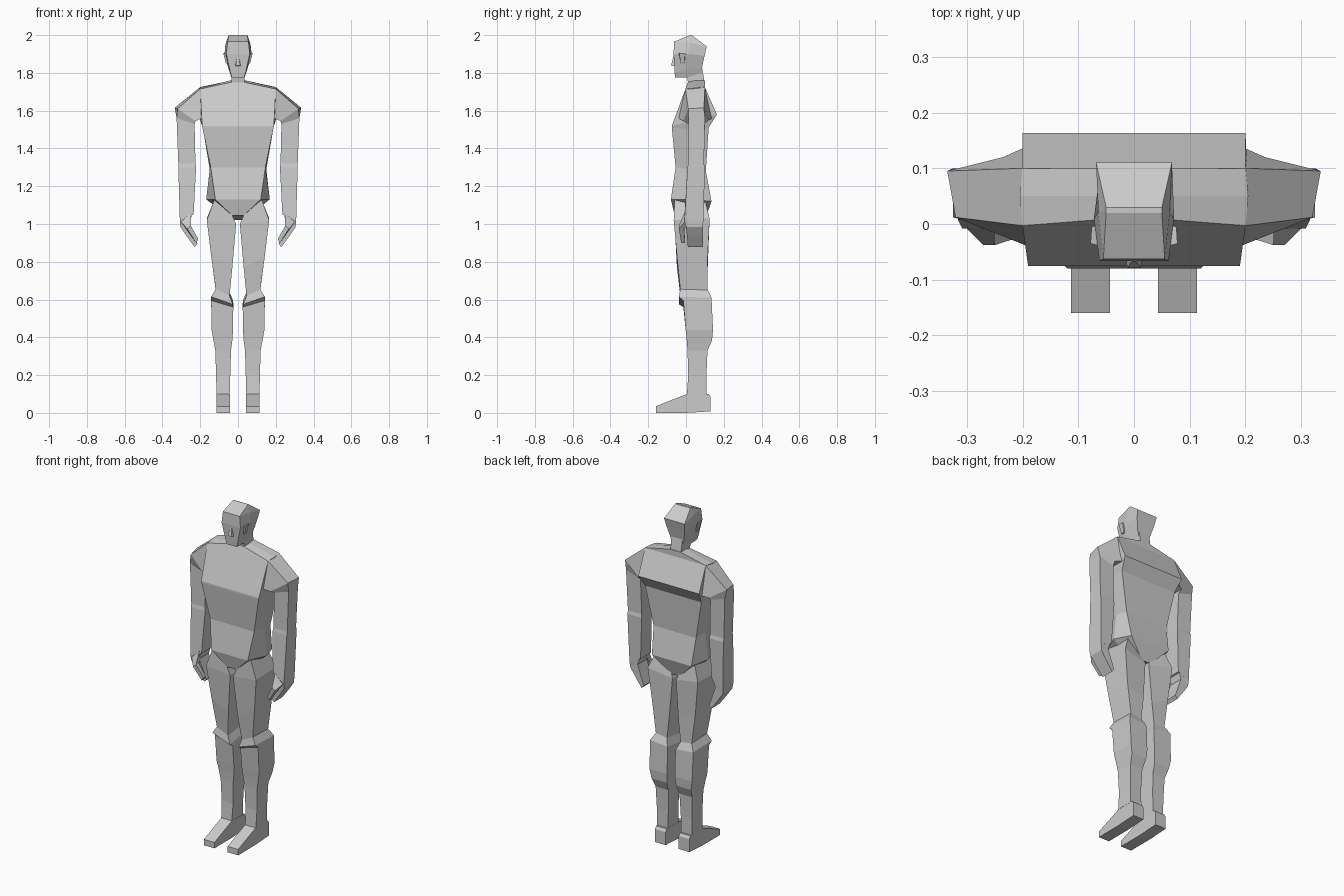
import bpy, bmesh

grey = bpy.data.materials.new("body grey")
grey.diffuse_color = (0.6, 0.6, 0.6, 1)


def loft(name, rings, mirror=False):
    """Skin a stack of equal-sized point rings, capped at both ends."""
    bm = bmesh.new()
    vs = [[bm.verts.new(p) for p in r] for r in rings]
    n = len(rings[0])
    for a, b in zip(vs, vs[1:]):
        for i in range(n):
            j = (i + 1) % n
            bm.faces.new((a[i], a[j], b[j], b[i]))
    bm.faces.new(vs[0])
    bm.faces.new(vs[-1])
    if mirror:
        geo = bmesh.ops.duplicate(bm, geom=bm.verts[:] + bm.edges[:] + bm.faces[:])["geom"]
        for v in geo:
            if isinstance(v, bmesh.types.BMVert):
                v.co.x *= -1
    bmesh.ops.recalc_face_normals(bm, faces=bm.faces[:])
    me = bpy.data.meshes.new(name)
    bm.to_mesh(me)
    bm.free()
    me.materials.append(grey)
    ob = bpy.data.objects.new(name, me)
    bpy.context.collection.objects.link(ob)
    return ob


def hexring(wf, yf, zf, ws, ys, zs, wb, yb, zb):
    """Symmetric ring: front pair, side pair, back pair."""
    return [(-wf, yf, zf), (wf, yf, zf), (ws, ys, zs), (wb, yb, zb), (-wb, yb, zb), (-ws, ys, zs)]


def limb(xi, xo, yf, yb, zi, zo=None, zbi=None, zbo=None):
    """Four-cornered limb ring, inner and outer heights may differ."""
    zo = zi if zo is None else zo
    zbi = zi if zbi is None else zbi
    zbo = zo if zbo is None else zbo
    return [(xi, yf, zi), (xo, yf, zo), (xo, yb, zbo), (xi, yb, zbi)]


# Torso from neck base to crotch
loft("torso", [
    hexring(.035, .01, 1.75, .04, .05, 1.76, .035, .10, 1.76),
    hexring(.20, -.003, 1.715, .205, .05, 1.72, .20, .10, 1.725),
    hexring(.19, -.075, 1.52, .20, .05, 1.55, .20, .163, 1.58),
    hexring(.188, -.075, 1.51, .185, .05, 1.50, .185, .12, 1.51),
    hexring(.145, -.055, 1.30, .15, .03, 1.29, .14, .105, 1.28),
    hexring(.12, -.08, 1.13, .168, .03, 1.13, .13, .135, 1.12),
    hexring(.03, -.06, 1.045, .05, .03, 1.04, .03, .10, 1.02),
])

# Neck
loft("neck", [
    [(-.034, .012, 1.74), (.034, .012, 1.74), (.034, .10, 1.74), (-.034, .10, 1.74)],
    [(-.034, 0, 1.82), (.034, 0, 1.82), (.036, .085, 1.83), (-.036, .085, 1.83)],
])

# Head, chin to crown
loft("head", [
    hexring(.032, -.058, 1.775, .035, 0, 1.775, .036, .085, 1.80),
    hexring(.04, -.06, 1.80, .05, .0, 1.82, .044, .084, 1.825),
    hexring(.062, -.066, 1.90, .072, .01, 1.90, .06, .098, 1.89),
    hexring(.055, -.063, 1.965, .064, .02, 1.96, .068, .11, 1.94),
    hexring(.05, .02, 2.0, .05, .025, 2.0, .05, .03, 2.0),
])

# Nose wedge
loft("nose", [
    [(-.016, -.055, 1.835), (.016, -.055, 1.835), (.012, -.079, 1.838), (-.012, -.079, 1.838)],
    [(-.005, -.055, 1.885), (.005, -.055, 1.885), (.004, -.067, 1.885), (-.004, -.067, 1.885)],
])

# Ears
loft("ear", [
    [(.05, -.03, 1.85), (.064, -.03, 1.85), (.064, -.01, 1.85), (.05, -.01, 1.85)],
    [(.06, -.04, 1.90), (.078, -.035, 1.905), (.076, -.005, 1.905), (.06, 0, 1.90)],
], True)

# Arms from shoulder to wrist
loft("arm", [
    [(.19, -.04, 1.56), (.20, -.003, 1.715), (.20, .10, 1.725), (.19, .14, 1.56)],
    [(.225, -.015, 1.545), (.32, .012, 1.61), (.335, .095, 1.615), (.235, .12, 1.55)],
    limb(.23, .325, .012, .10, 1.53, 1.56),
    limb(.225, .316, .012, .095, 1.32),
    limb(.222, .316, .008, .10, 1.30),
    limb(.235, .308, -.008, .092, 1.05, 1.02),
], True)

# Hands bent inward
loft("hand", [
    [(.24, -.008, 1.06), (.308, -.008, 1.02), (.308, .092, 1.02), (.24, .092, 1.06)],
    [(.255, .0, 1.01), (.305, .0, .985), (.305, .09, .985), (.255, .09, 1.01)],
    [(.24, .005, .965), (.275, .005, .94), (.275, .09, .94), (.24, .09, .965)],
    [(.215, .01, .895), (.23, .01, .878), (.23, .09, .878), (.215, .09, .895)],
], True)

# Thumbs
loft("thumb", [
    [(.25, -.008, 1.06), (.30, -.008, 1.01), (.295, .03, 1.01), (.25, .03, 1.05)],
    [(.25, -.038, .99), (.27, -.038, .975), (.275, -.01, .975), (.25, -.01, .99)],
    [(.21, -.025, .92), (.222, -.025, .90), (.222, -.005, .90), (.21, -.005, .92)],
], True)

# Legs from hip to ankle
loft("leg", [
    limb(.03, .125, -.06, .10, 1.045, 1.13),
    [(.01, -.06, 1.0), (.165, -.065, 1.02), (.165, .125, 1.03), (.012, .11, 1.0)],
    limb(.03, .142, -.048, .115, .77, .83),
    limb(.045, .118, -.03, .115, .62, .655, .64, .65),
    limb(.028, .142, -.038, .135, .575, .615, .60, .61),
    limb(.025, .142, -.014, .136, .56, .595, .58, .59),
    limb(.026, .14, -.002, .143, .44),
    limb(.030, .13, .004, .138, .385),
    limb(.037, .12, .008, .114, .33),
    limb(.041, .116, .012, .108, .20),
    limb(.044, .114, .005, .108, .10),
], True)

# Feet: side profile swept across the width
side = [(.12, .10), (.13, .085), (.13, .008), (.0, 0), (-.16, 0), (-.16, .035), (.004, .10)]
loft("foot", [[(x, y, z) for y, z in side] for x in (.043, .113)], True)
